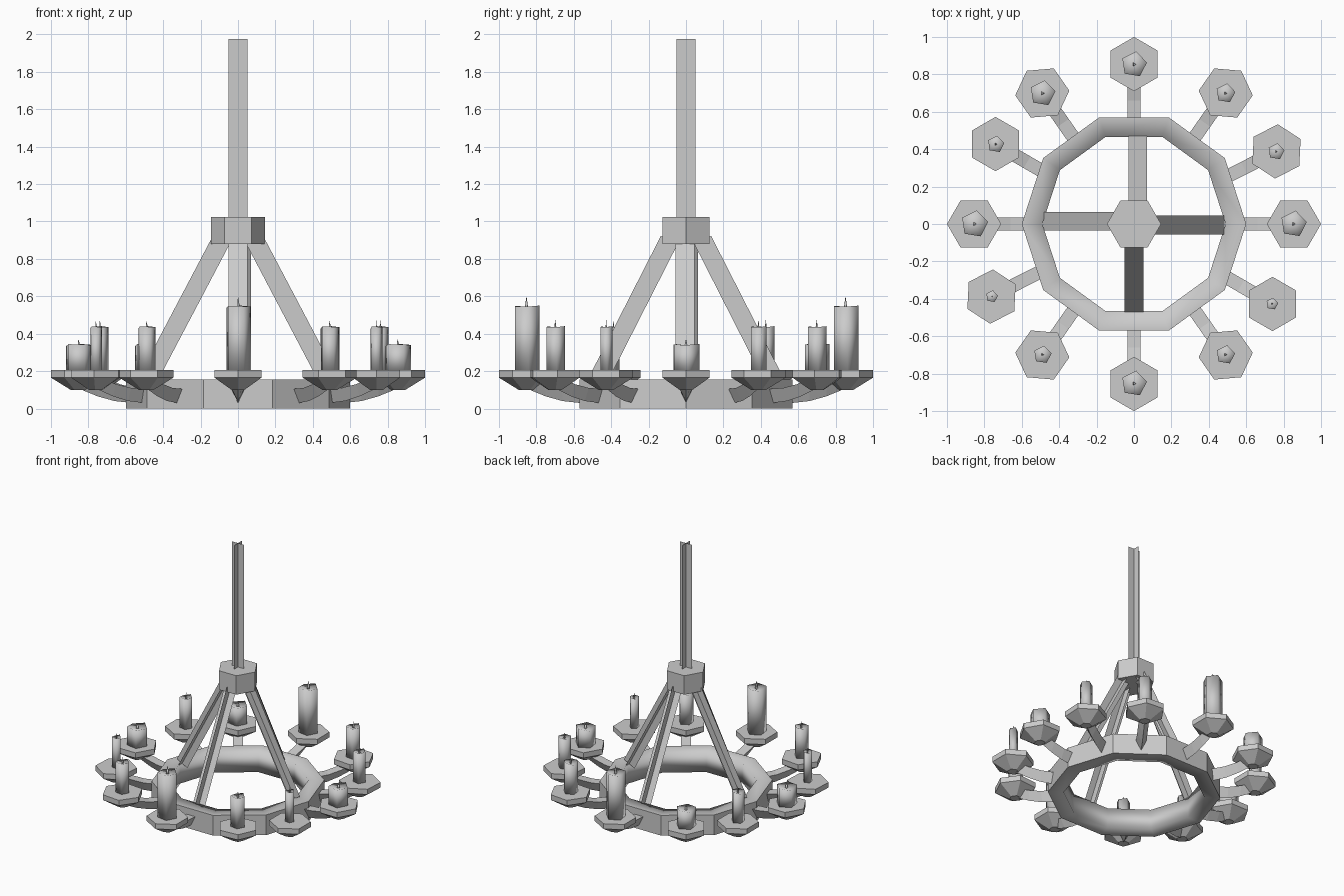
import bpy, bmesh, math
from math import sin, cos, pi, radians
from mathutils import Vector, Matrix

if "Cube" in bpy.data.objects:
    bpy.data.objects.remove(bpy.data.objects["Cube"], do_unlink=True)

GREY = (0.6, 0.6, 0.6, 1)
mat = bpy.data.materials.new("plain grey")
mat.use_nodes = True
mat.diffuse_color = GREY
mat.node_tree.nodes["Principled BSDF"].inputs["Base Color"].default_value = GREY


def finish(name, bm, matrix=Matrix(), closed=True):
    if closed:
        bmesh.ops.recalc_face_normals(bm, faces=bm.faces)
    me = bpy.data.meshes.new(name)
    bm.to_mesh(me)
    bm.free()
    me.materials.append(mat)
    ob = bpy.data.objects.new(name, me)
    ob.matrix_world = matrix
    bpy.context.collection.objects.link(ob)
    return ob


def loop(bm, n, r, z, turn=0.0, wobble=0.0):
    return [bm.verts.new((r * cos(turn + 2 * pi * i / n), r * sin(turn + 2 * pi * i / n),
                          z + wobble * sin(i * 2.3))) for i in range(n)]


def bridge(bm, a, b):
    n = len(a)
    return [bm.faces.new((a[i], a[(i + 1) % n], b[(i + 1) % n], b[i])) for i in range(n)]


def lathe(bm, n, profile, turn=0.0):
    """Capped stack of n-sided loops."""
    rings = [loop(bm, n, r, z, turn) for r, z in profile]
    for a, b in zip(rings, rings[1:]):
        bridge(bm, a, b)
    bm.faces.new(rings[0])
    bm.faces.new(rings[-1])


def crossed_strips(name, start, end, side, width=0.1):
    """Two thin strips crossing at right angles along a line."""
    start, end, side = Vector(start), Vector(end), Vector(side)
    other = (end - start).normalized().cross(side)
    bm = bmesh.new()
    for d in (side * width / 2, other * width / 2):
        bm.faces.new([bm.verts.new(p) for p in (start - d, start + d, end + d, end - d)])
    finish(name, bm, closed=False)


# Ten-sided hoop: flat outer wall, softly shaded top, inside and underside
bm = bmesh.new()
hoop = [loop(bm, 10, r, z) for r, z in ((0.6, 0), (0.6, 0.155), (0.49, 0.155), (0.49, 0))]
for k in range(4):
    for f in bridge(bm, hoop[k], hoop[(k + 1) % 4]):
        f.smooth = k > 0
for e in bm.edges:
    if any(not f.smooth for f in e.link_faces):
        e.smooth = False
finish("hoop", bm)

# Hub, hanging rod and four sloping struts
bm = bmesh.new()
lathe(bm, 6, ((0.145, 0.88), (0.145, 1.025)))
finish("hub", bm)
crossed_strips("hanging_rod", (0, 0, 1.0), (0, 0, 1.975), (1, 0, 0))
for name, angle, shift in (("left", 0, -0.005), ("back", 90, -0.02),
                           ("right", 180, -0.015), ("front", 270, 0)):
    a = radians(angle)
    out, side = Vector((cos(a), sin(a), 0)), Vector((-sin(a), cos(a), 0))
    end = 0.485 if angle % 180 == 0 else 0.472
    up = Vector((0, 0, 1))
    crossed_strips(name + "_strut", out * 0.09 + side * shift + up * 0.9,
                   out * end + side * shift + up * 0.15, side)


def bracket(name, matrix):
    """Curved arm with a triangular section, point down."""
    bm = bmesh.new()
    rows = []
    for r, top, low in ((0.57, 0.105, 0.03), (0.66, 0.11, 0.04),
                        (0.75, 0.13, 0.065), (0.86, 0.17, 0.11)):
        rows.append([bm.verts.new(p) for p in ((r, -0.036, top), (r, 0.036, top), (r, 0, low))])
    for a, b in zip(rows, rows[1:]):
        bridge(bm, a, b)
    bm.faces.new(rows[0])
    bm.faces.new(rows[-1])
    finish(name, bm, matrix)


def candle(name, x, y, r, top, wick):
    """Five-sided soft candle with a melted hollow and a thin wick."""
    bm = bmesh.new()
    base = loop(bm, 5, r, 0.2, 0.15)
    rim = loop(bm, 5, r, top - 0.005, 0.15, 0.007)
    bridge(bm, base, rim)
    bm.faces.new(base)
    pit = bm.verts.new((0, 0, top - 0.02))
    for i in range(5):
        bm.faces.new((rim[i], rim[(i + 1) % 5], pit))
    foot = loop(bm, 3, r * 0.2, top - 0.03)
    tip = bm.verts.new((0, 0, top + wick))
    for i in range(3):
        bm.faces.new((foot[i], foot[(i + 1) % 3], tip))
    bm.faces.new(foot)
    for f in bm.faces:
        f.smooth = True
    finish(name, bm, Matrix.Translation((x, y, 0)))


# Twelve brackets, each with a six-sided dish and a candle
TALL, MID, LOW = (0.55, 0.05), (0.44, 0.035), (0.345, 0.028)
holders = ((0, 0.072, LOW), (27, 0.045, MID), (55, 0.053, MID), (90, 0.07, TALL),
           (125, 0.07, LOW), (150, 0.046, MID), (180, 0.074, LOW), (207, 0.033, MID),
           (235, 0.049, MID), (270, 0.07, TALL), (305, 0.052, MID), (330, 0.033, MID))
for i, (angle, radius, size) in enumerate(holders, 1):
    a = radians(angle)
    turn = Matrix.Rotation(a, 4, 'Z')
    bracket(f"bracket_{i}", turn)
    bm = bmesh.new()
    lathe(bm, 6, ((0.04, 0.1), (0.145, 0.165), (0.145, 0.205)))
    finish(f"dish_{i}", bm, turn @ Matrix.Translation((0.855, 0, 0)))
    candle(f"candle_{i}", 0.853 * cos(a), 0.853 * sin(a), radius, *size)
